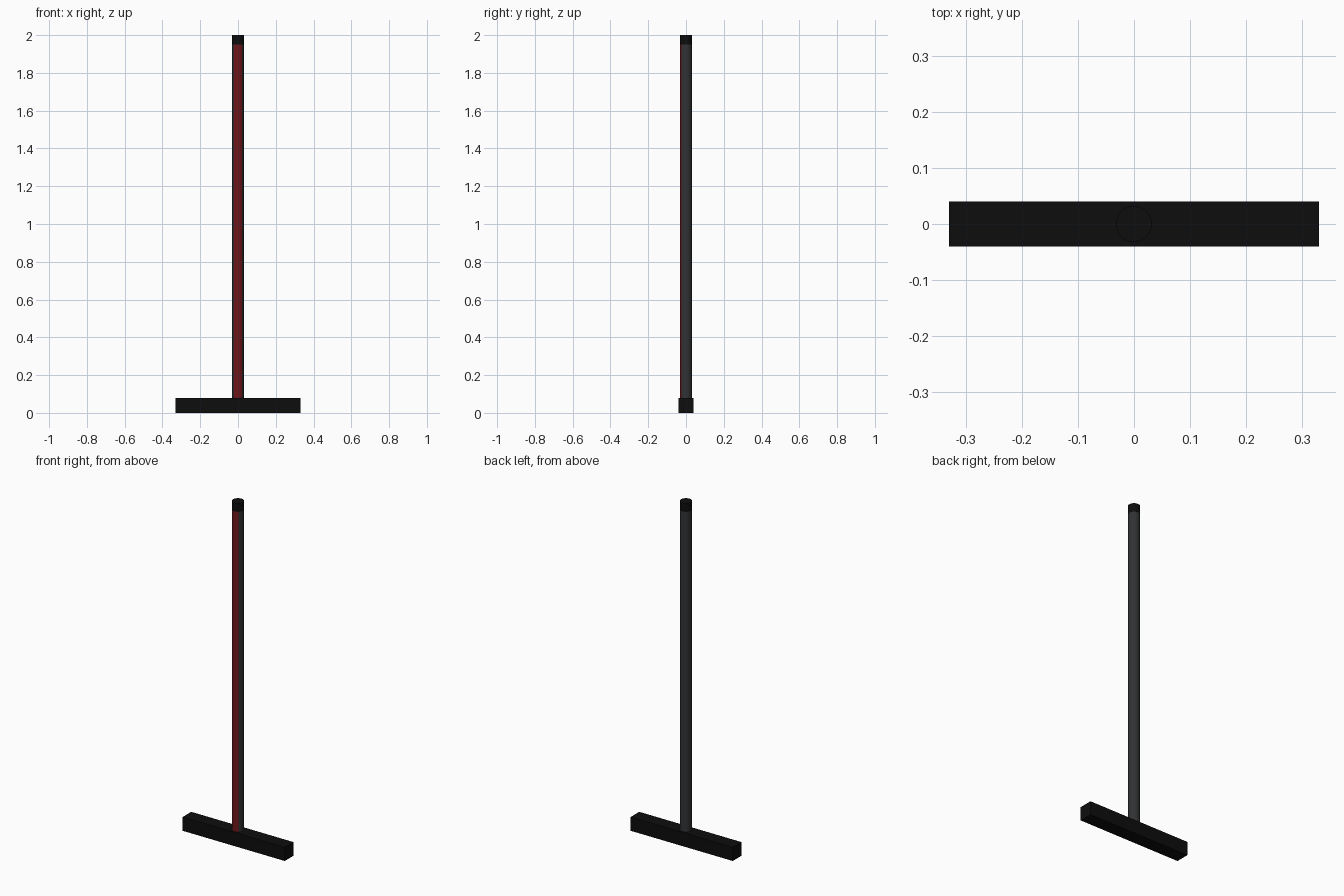
import bpy, bmesh, math

if "Cube" in bpy.data.objects:
    bpy.data.objects.remove(bpy.data.objects["Cube"])

R = 0.031           # column radius
HALF = math.radians(42)  # half angle of the front light strip


def material(name, colour):
    m = bpy.data.materials.new(name)
    m.diffuse_color = (*colour, 1)
    m.use_nodes = True
    m.node_tree.nodes["Principled BSDF"].inputs["Base Color"].default_value = m.diffuse_color
    return m


black = material("black", (0.004, 0.004, 0.004))
grey = material("dark_grey", (0.03, 0.032, 0.034))
red = material("red", (0.16, 0.008, 0.01))


def prism(name, points, z0, z1, mat, smooth=True):
    """Extrude a closed outline from z0 to z1."""
    bm = bmesh.new()
    face = bm.faces.new([bm.verts.new((x, y, z0)) for x, y in points])
    top = bmesh.ops.extrude_face_region(bm, geom=[face])
    verts = [v for v in top["geom"] if isinstance(v, bmesh.types.BMVert)]
    bmesh.ops.translate(bm, verts=verts, vec=(0, 0, z1 - z0))
    bmesh.ops.recalc_face_normals(bm, faces=bm.faces)
    mesh = bpy.data.meshes.new(name)
    bm.to_mesh(mesh)
    bm.free()
    mesh.materials.append(mat)
    ob = bpy.data.objects.new(name, mesh)
    bpy.context.collection.objects.link(ob)
    if smooth:
        bpy.ops.object.select_all(action='DESELECT')
        ob.select_set(True)
        bpy.context.view_layer.objects.active = ob
        bpy.ops.object.shade_smooth_by_angle(angle=math.radians(35))
    return ob


def arc(r, a0, a1, n):
    """Arc points, angle measured from the front (-y)."""
    return [(r * math.sin(a0 + (a1 - a0) * i / n),
             -r * math.cos(a0 + (a1 - a0) * i / n)) for i in range(n + 1)]


# Foot bar
prism("base", [(-0.33, -0.04), (0.33, -0.04), (0.33, 0.04), (-0.33, 0.04)],
      0, 0.08, black, smooth=False)

# Round column, open at the front where the light strip sits
inner = R - 0.004
prism("column", arc(R, HALF, 2 * math.pi - HALF, 36)
      + arc(inner, -HALF, HALF, 12), 0.08, 1.95, grey)

# Curved light strip filling the front slot
prism("light_strip", arc(R, -HALF, HALF, 12) + arc(inner, HALF, -HALF, 12),
      0.08, 1.95, red)

# End cap
prism("top_cap", arc(R + 0.001, 0, 2 * math.pi, 48)[:-1], 1.95, 2.0, black)
